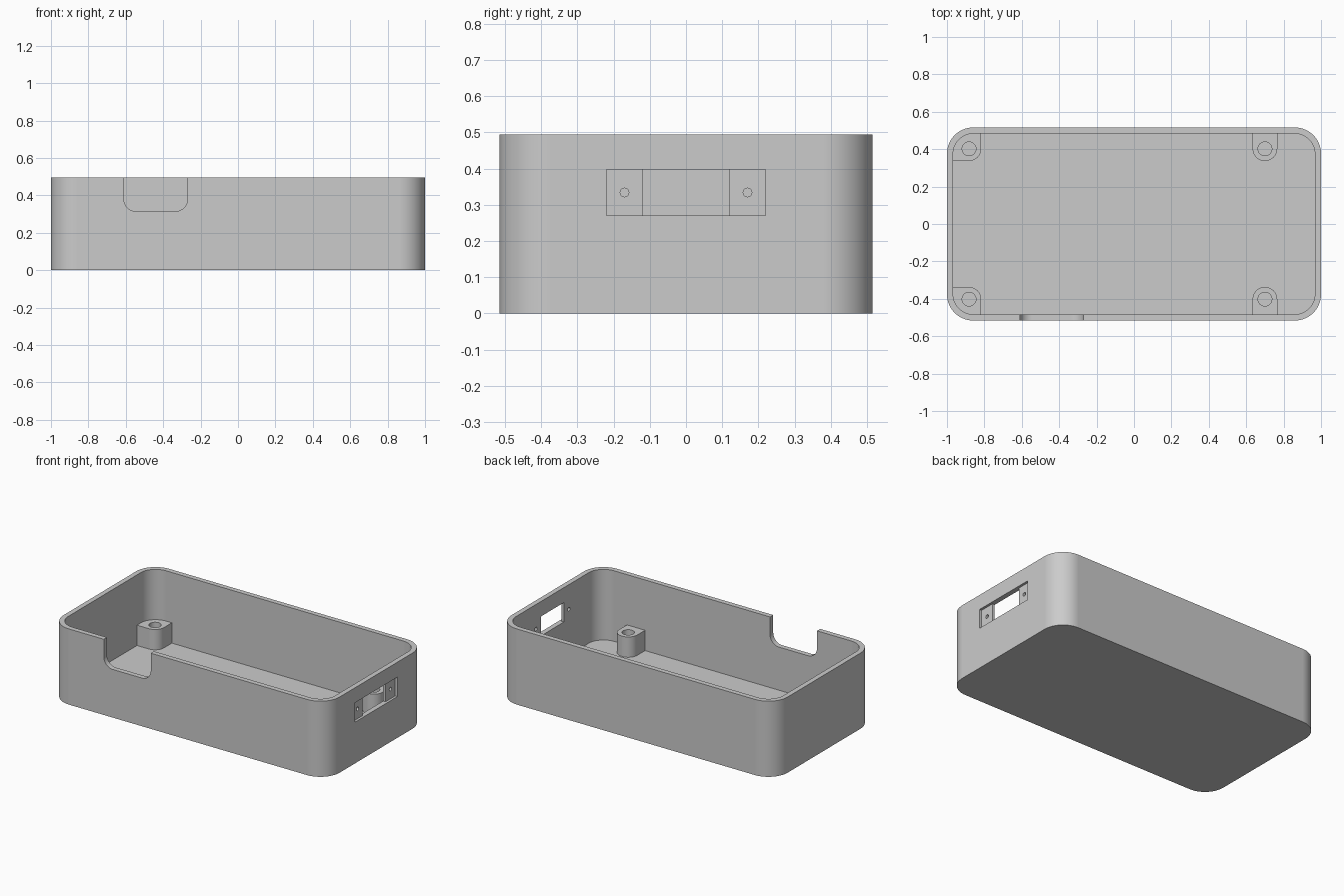
import bpy
import bmesh
from math import pi, cos, sin, radians

cube = bpy.data.objects.get("Cube")
if cube:
    bpy.data.objects.remove(cube, do_unlink=True)

grey = bpy.data.materials.new("light_grey_plastic")
grey.use_nodes = True
GREY = (0.6, 0.6, 0.6, 1)
grey.diffuse_color = GREY
grey.node_tree.nodes["Principled BSDF"].inputs["Base Color"].default_value = GREY

# Main dimensions
HX, HY, HEIGHT = 1.0, 0.516, 0.495
WALL, RADIUS = 0.033, 0.14
POST_TOP = 0.166


def rounded(x0, x1, y0, y1, radii, steps=14):
    """Rectangle outline; radii run from lower left, counter-clockwise."""
    pts = []
    corners = [(x0, y0, 1, 1), (x1, y0, -1, 1), (x1, y1, -1, -1), (x0, y1, 1, -1)]
    for i, ((x, y, sx, sy), r) in enumerate(zip(corners, radii)):
        if r == 0:
            pts.append((x, y))
            continue
        for k in range(steps + 1):
            a = pi + (i + k / steps) * pi / 2
            pts.append((x + sx * r + r * cos(a), y + sy * r + r * sin(a)))
    return pts


def circle(x, y, r, steps=32):
    return [(x + r * cos(2 * pi * k / steps), y + r * sin(2 * pi * k / steps))
            for k in range(steps)]


def prism(name, outline, lo, hi, axis="z"):
    """Extrude an outline along an axis."""
    place = {"x": lambda u, v, w: (w, u, v),
             "y": lambda u, v, w: (u, w, v),
             "z": lambda u, v, w: (u, v, w)}[axis]
    bm = bmesh.new()
    base = bm.faces.new([bm.verts.new(place(u, v, lo)) for u, v in outline])
    grown = bmesh.ops.extrude_face_region(bm, geom=[base])["geom"]
    bmesh.ops.translate(bm, vec=place(0, 0, hi - lo),
                        verts=[g for g in grown if isinstance(g, bmesh.types.BMVert)])
    bmesh.ops.recalc_face_normals(bm, faces=bm.faces)
    mesh = bpy.data.meshes.new(name)
    bm.to_mesh(mesh)
    bm.free()
    mesh.materials.append(grey)
    obj = bpy.data.objects.new(name, mesh)
    bpy.context.collection.objects.link(obj)
    return obj


def activate(obj):
    bpy.ops.object.select_all(action="DESELECT")
    obj.select_set(True)
    bpy.context.view_layer.objects.active = obj


def cut(obj, cutter):
    """Subtract the cutter from the object and discard it."""
    cutter.hide_render = True
    mod = obj.modifiers.new("cut", "BOOLEAN")
    mod.operation, mod.solver, mod.object = "DIFFERENCE", "EXACT", cutter
    activate(obj)
    bpy.ops.object.modifier_apply(modifier=mod.name)
    bpy.data.objects.remove(cutter, do_unlink=True)


def finish(obj):
    activate(obj)
    bpy.ops.object.shade_smooth_by_angle(angle=radians(30))
    mod = obj.modifiers.new("even_shading", "WEIGHTED_NORMAL")
    mod.keep_sharp = True


# Open tray with rounded corners
shell = prism("enclosure_shell", rounded(-HX, HX, -HY, HY, [RADIUS] * 4), 0, HEIGHT)
IX, IY = HX - WALL, HY - WALL
cut(shell, prism("cavity_cutter", rounded(-IX, IX, -IY, IY, [RADIUS - WALL] * 4),
                 WALL, HEIGHT + 0.1))

# Round-bottomed notch in the front wall
cut(shell, prism("notch_cutter", rounded(-0.61, -0.27, 0.315, 0.6, [0.065, 0.065, 0, 0]),
                 -HY - 0.05, -IY + 0.03, "y"))

# Connector recess, opening and screw holes in the +x wall
cut(shell, prism("recess_cutter", rounded(-0.22, 0.22, 0.27, 0.397, [0] * 4),
                 HX - 0.016, HX + 0.05, "x"))
cut(shell, prism("opening_cutter", rounded(-0.12, 0.12, 0.27, 0.397, [0] * 4),
                 IX - 0.03, HX + 0.05, "x"))
for side in (-1, 1):
    cut(shell, prism("screw_cutter", circle(side * 0.17, 0.334, 0.012, 20),
                     IX - 0.03, HX + 0.05, "x"))
finish(shell)

# Screw posts joined to the walls: corner type at -x, wall type at +x
EMBED = 0.004
corner_post = rounded(-IX - EMBED, -0.817, 0.337, IY + EMBED,
                      [0, 0.065, 0, RADIUS - WALL])
wall_post = rounded(0.634, 0.766, 0.337, IY + EMBED, [0.0655, 0.0655, 0, 0])
for kind, outline, hole_x in (("corner", corner_post, -0.882), ("wall", wall_post, 0.70)):
    for place, side in (("back", 1), ("front", -1)):
        post = prism(f"{place}_{kind}_screw_post", [(x, side * y) for x, y in outline],
                     WALL - 0.01, POST_TOP)
        cut(post, prism("hole_cutter", circle(hole_x, side * 0.402, 0.037),
                        WALL, POST_TOP + 0.1))
        finish(post)
